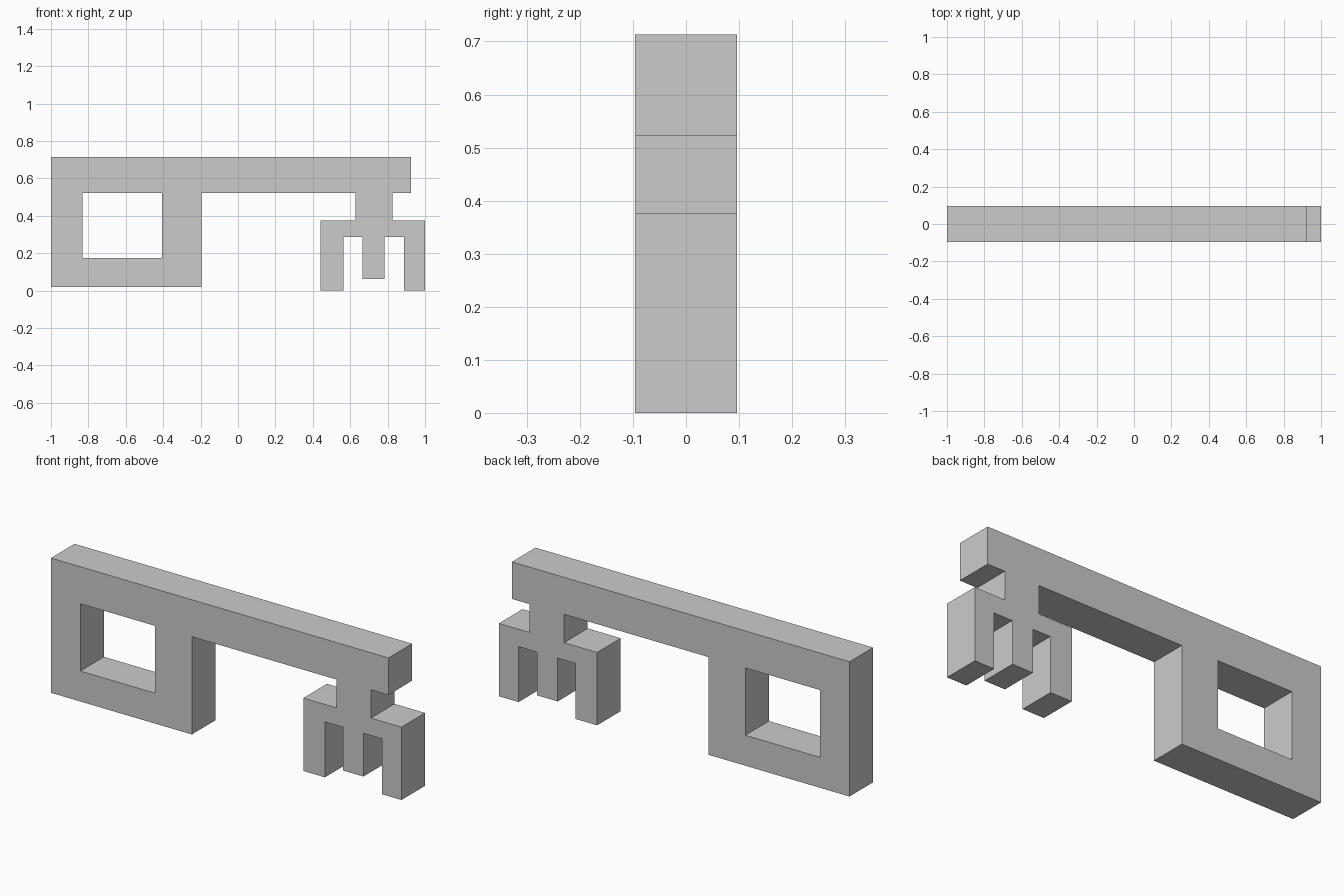
import bpy, bmesh
from math import radians
from mathutils import Matrix

if "Cube" in bpy.data.objects:
    bpy.data.objects.remove(bpy.data.objects["Cube"])

HALF_DEPTH = 0.096

# Key silhouette (x, z): bow, shaft, neck and three-pronged bit
OUTLINE = [
    (-1, 0.018), (-0.196, 0.018), (-0.196, 0.522), (0.628, 0.522),
    (0.628, 0.376), (0.44, 0.376), (0.44, 0), (0.563, 0),
    (0.563, 0.286), (0.665, 0.286), (0.665, 0.063), (0.783, 0.063),
    (0.783, 0.286), (0.888, 0.286), (0.888, 0), (1, 0),
    (1, 0.376), (0.826, 0.376), (0.826, 0.522), (0.926, 0.522),
    (0.926, 0.713), (-1, 0.713),
]
# Window through the bow
WINDOW = [(-0.832, 0.175), (-0.832, 0.522), (-0.406, 0.522), (-0.406, 0.175)]


def add_loop(curve, points):
    spline = curve.splines.new('POLY')
    spline.points.add(len(points) - 1)
    for p, (x, z) in zip(spline.points, points):
        p.co = (x, z, 0, 1)
    spline.use_cyclic_u = True


# Filled, extruded profile
curve = bpy.data.curves.new("key_profile", 'CURVE')
curve.dimensions = '2D'
curve.fill_mode = 'BOTH'
curve.extrude = HALF_DEPTH
add_loop(curve, OUTLINE)
add_loop(curve, WINDOW)

key = bpy.data.objects.new("key", curve)
bpy.context.collection.objects.link(key)
bpy.context.view_layer.objects.active = key
key.select_set(True)
bpy.ops.object.convert(target='MESH')
key = bpy.context.object

# Stand it upright and weld caps to the sides
bm = bmesh.new()
bm.from_mesh(key.data)
bm.transform(Matrix.Rotation(radians(90), 4, 'X'))
bmesh.ops.remove_doubles(bm, verts=bm.verts, dist=1e-4)
bmesh.ops.recalc_face_normals(bm, faces=bm.faces)
for f in bm.faces:
    f.smooth = False
bm.to_mesh(key.data)
bm.free()
